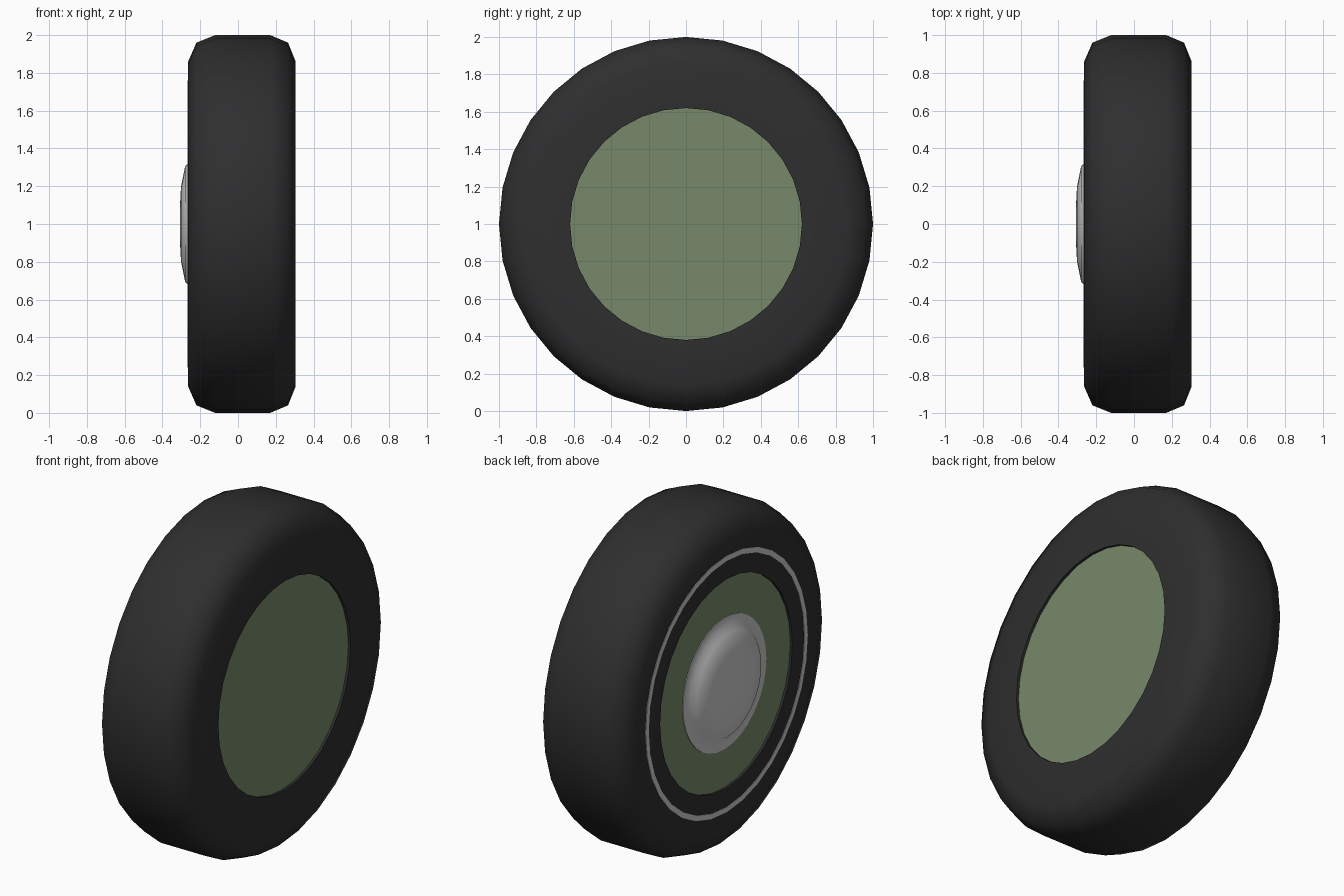
import bpy, bmesh, math

if "Cube" in bpy.data.objects:
    bpy.data.objects.remove(bpy.data.objects["Cube"])

SIDES = 32
CENTRE_Z = 1.0


def material(name, rgb):
    m = bpy.data.materials.new(name)
    m.diffuse_color = (*rgb, 1)
    m.use_nodes = True
    m.node_tree.nodes["Principled BSDF"].inputs["Base Color"].default_value = m.diffuse_color
    return m


def lathe(name, profile, mat=None, closed=False, angle=50):
    """Revolve (x, radius) points around the wheel axle."""
    bm = bmesh.new()
    rings = []
    for i in range(SIDES):
        a = 2 * math.pi * i / SIDES
        rings.append([bm.verts.new((x, r * math.sin(a), CENTRE_Z + r * math.cos(a)))
                      for x, r in profile])
    n = len(profile)
    for i in range(SIDES):
        p, q = rings[i], rings[(i + 1) % SIDES]
        for j in range(n if closed else n - 1):
            k = (j + 1) % n
            bm.faces.new((p[j], p[k], q[k], q[j]))
    bmesh.ops.remove_doubles(bm, verts=bm.verts, dist=1e-5)
    bmesh.ops.recalc_face_normals(bm, faces=bm.faces)
    me = bpy.data.meshes.new(name)
    bm.to_mesh(me)
    bm.free()
    ob = bpy.data.objects.new(name, me)
    bpy.context.collection.objects.link(ob)
    if mat:
        me.materials.append(mat)
    bpy.ops.object.select_all(action='DESELECT')
    ob.select_set(True)
    bpy.context.view_layer.objects.active = ob
    bpy.ops.object.shade_smooth_by_angle(angle=math.radians(angle))
    return ob


rubber = material("rubber", (0.028, 0.028, 0.029))
green = material("green_paint", (0.18, 0.25, 0.14))

# Tyre with chamfered shoulders and a bore for the wheel disc
lathe("tyre", [(0.305, 0.62), (0.305, 0.86), (0.265, 0.96), (0.17, 1.0),
               (-0.12, 1.0), (-0.22, 0.96), (-0.264, 0.86), (-0.264, 0.62)],
      rubber, closed=True)

# Painted wheel, slightly recessed on both sides
lathe("wheel_disc", [(0.29, 0), (0.29, 0.62), (-0.25, 0.62), (-0.25, 0)], green)

# Thin pale stripe on the outer sidewall
lathe("sidewall_stripe", [(-0.26, 0.73), (-0.267, 0.73), (-0.267, 0.76), (-0.26, 0.76)],
      closed=True)

# Domed hub cap with a flat flange
lathe("hub_cap", [(-0.248, 0.39), (-0.254, 0.39), (-0.257, 0.33), (-0.28, 0.305),
                  (-0.302, 0.195), (-0.308, 0.08), (-0.308, 0)])
